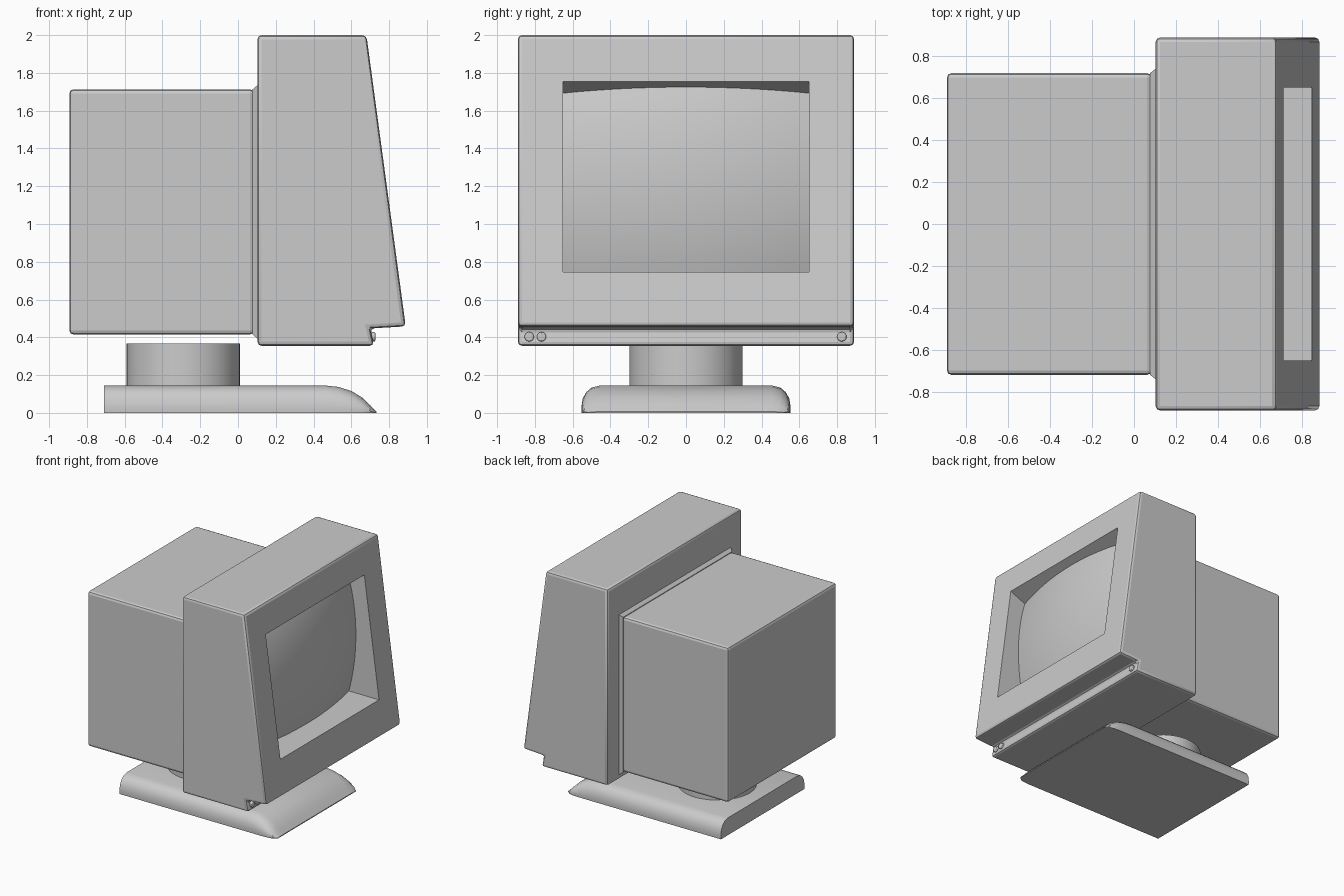
import bpy, bmesh, math
from mathutils import Matrix, Vector

if "Cube" in bpy.data.objects:
    bpy.data.objects.remove(bpy.data.objects["Cube"])


def finish(name, bm, bevel=0.0, segments=2):
    bmesh.ops.recalc_face_normals(bm, faces=bm.faces)
    mesh = bpy.data.meshes.new(name)
    bm.to_mesh(mesh)
    bm.free()
    ob = bpy.data.objects.new(name, mesh)
    bpy.context.collection.objects.link(ob)
    if bevel:
        mod = ob.modifiers.new("bevel", 'BEVEL')
        mod.width, mod.segments = bevel, segments
        mod.limit_method = 'ANGLE'
    return ob


def activate(ob):
    bpy.ops.object.select_all(action='DESELECT')
    ob.select_set(True)
    bpy.context.view_layer.objects.active = ob


def smooth(ob, angle=30):
    activate(ob)
    bpy.ops.object.shade_smooth_by_angle(angle=math.radians(angle))


def loft(name, rings, bevel=0.0):
    """Skin a list of equal-length closed rings and cap both ends."""
    bm = bmesh.new()
    vs = [[bm.verts.new(p) for p in ring] for ring in rings]
    n = len(vs[0])
    for a, b in zip(vs, vs[1:]):
        for i in range(n):
            j = (i + 1) % n
            bm.faces.new((a[i], a[j], b[j], b[i]))
    bm.faces.new(vs[0])
    bm.faces.new(vs[-1])
    return finish(name, bm, bevel)


def rect(x, y, z0, z1):
    return [(x, -y, z0), (x, y, z0), (x, y, z1), (x, -y, z1)]


def cylinder(name, radius, depth, matrix, segments, bevel=0.0):
    bm = bmesh.new()
    bmesh.ops.create_cone(bm, cap_ends=True, segments=segments, radius1=radius,
                          radius2=radius, depth=depth, matrix=matrix)
    ob = finish(name, bm, bevel)
    smooth(ob)
    return ob


# Rear housing and the small flare where it joins the bezel
loft("rear_housing", [rect(-0.893, 0.72, 0.415, 1.713),
                      rect(0.085, 0.72, 0.415, 1.713)], 0.022)
loft("housing_flare", [rect(0.077, 0.72, 0.415, 1.713),
                       rect(0.108, 0.745, 0.39, 1.738)])

# Front bezel: side profile extruded across the width
profile = [(0.103, 0.355), (0.72, 0.355), (0.70, 0.447),
           (0.888, 0.458), (0.68, 2.0), (0.103, 2.0)]
bezel = loft("front_bezel", [[(x, y, z) for x, z in profile]
                             for y in (-0.89, 0.89)], 0.022)

# Screen recess: tapered cutter whose back is the bulging tube face
N = 20
bm = bmesh.new()
layers = []
for is_front in (False, True):
    layer = {}
    for i in range(N + 1):
        for j in range(N + 1):
            u, v = 2 * i / N - 1, 2 * j / N - 1
            x = 0.95 if is_front else 0.71 - 0.075 * u * u - 0.065 * v * v
            top = 1.755 - 0.43 * (0.715 - x)
            z = 0.745 + (top - 0.745) * (v + 1) / 2
            layer[i, j] = bm.verts.new((x, 0.652 * u, z))
    layers.append(layer)
    for i in range(N):
        for j in range(N):
            bm.faces.new((layer[i, j], layer[i + 1, j],
                          layer[i + 1, j + 1], layer[i, j + 1]))
rim = ([(i, 0) for i in range(N)] + [(N, j) for j in range(N)] +
       [(i, N) for i in range(N, 0, -1)] + [(0, j) for j in range(N, 0, -1)])
back, front = layers
for a, b in zip(rim, rim[1:] + rim[:1]):
    bm.faces.new((back[a], back[b], front[b], front[a]))
cutter = finish("screen_recess_cutter", bm)
cutter.hide_render = True

cut = bezel.modifiers.new("screen_recess", 'BOOLEAN')
cut.operation, cut.object, cut.solver = 'DIFFERENCE', cutter, 'EXACT'
activate(bezel)
for name in [m.name for m in bezel.modifiers]:
    bpy.ops.object.modifier_apply(modifier=name)
bpy.data.objects.remove(cutter)
smooth(bezel, 20)

# Control knobs under the bezel lip
for k, y in enumerate((-0.83, -0.765, 0.825)):
    cylinder(f"control_knob_{k + 1}", 0.025, 0.05,
             Matrix.Translation((0.702, y, 0.403)) @ Matrix.Rotation(math.pi / 2, 4, 'Y'),
             16, 0.006)

# Swivel column
cylinder("swivel_column", 0.30, 0.24, Matrix.Translation((-0.29, 0, 0.247)), 48)

# Base: rounded cross-section lofted to a sloping nose
half = [(0.552, 0.0), (0.554, 0.03), (0.547, 0.075), (0.528, 0.11),
        (0.50, 0.134), (0.455, 0.145)]
section = half + [(-y, z) for y, z in reversed(half)]
stations = [(-0.71, 1, 1), (0.46, 1, 1), (0.53, 0.95, 1), (0.60, 0.80, 1),
            (0.66, 0.55, 0.995), (0.70, 0.28, 0.98), (0.732, 0.05, 0.93)]
base = loft("base_foot", [[(x, y * w, z * h) for y, z in section]
                          for x, h, w in stations])
smooth(base)
